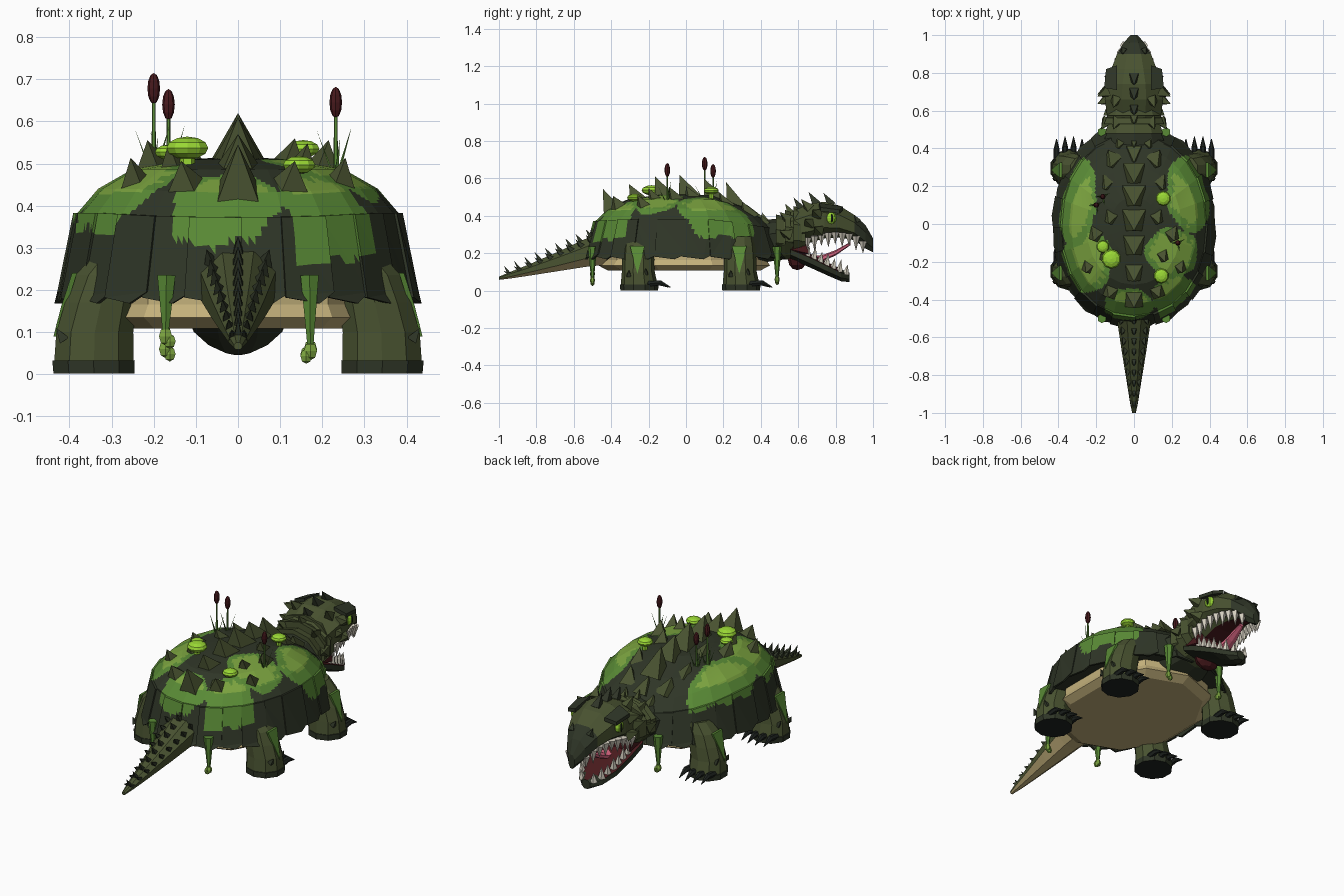
import bpy, bmesh, math
from math import sin, cos, pi
from mathutils import Vector, Matrix
from mathutils.bvhtree import BVHTree

if "Cube" in bpy.data.objects:
    bpy.data.objects.remove(bpy.data.objects["Cube"])

COLOURS = {
    "dark_shell": (.028, .036, .020), "olive_skin": (.066, .085, .030),
    "moss": (.100, .255, .036), "light_moss": (.20, .37, .05),
    "bright_green": (.32, .68, .035), "belly_tan": (.55, .44, .20),
    "dark_red": (.065, .010, .012), "tongue_pink": (.68, .13, .22),
    "tooth_ivory": (.68, .64, .54), "claw_black": (.013, .017, .014)}
NAMES = list(COLOURS)
for n, c in COLOURS.items():
    bpy.data.materials.new(n).diffuse_color = (*c, 1)


def finish(bm, name, mat):
    """Turn a bmesh into an object; mat is a name or a rule giving a name per face."""
    bm.normal_update()
    for f in bm.faces:
        f.material_index = NAMES.index(mat(f) if callable(mat) else mat)
    me = bpy.data.meshes.new(name)
    for n in NAMES:
        me.materials.append(bpy.data.materials[n])
    bm.to_mesh(me)
    bm.free()
    ob = bpy.data.objects.new(name, me)
    bpy.context.collection.objects.link(ob)
    return ob


def loft(bm, rings):
    """Skin a list of closed rings and cap both ends."""
    vs = [[bm.verts.new(p) for p in r] for r in rings]
    n = len(vs[0])
    faces = [bm.faces.new((a[i], a[(i + 1) % n], b[(i + 1) % n], b[i]))
             for a, b in zip(vs, vs[1:]) for i in range(n)]
    faces += [bm.faces.new(vs[0]), bm.faces.new(vs[-1])]
    bmesh.ops.recalc_face_normals(bm, faces=faces)


def y_ring(y, w, z0, z1, n=8):
    k = 1 / cos(pi / n)
    return [(w * k * cos((i + .5) * 2 * pi / n), y,
             (z0 + z1) / 2 + (z1 - z0) / 2 * k * sin((i + .5) * 2 * pi / n)) for i in range(n)]


def cone(bm, base, tip, r, n=4, r2=0.0, flat=1.0):
    """Spike or rod from base to tip, with sides square to the model."""
    base, d = Vector(base), Vector(tip) - Vector(base)
    q = d.to_track_quat('Z', 'Y').to_matrix().to_4x4()
    m = (Matrix.Translation(base + d / 2) @ q @ Matrix.Diagonal((1, flat, 1, 1))
         @ Matrix.Rotation(pi / n, 4, 'Z'))
    bmesh.ops.create_cone(bm, cap_ends=True, segments=n, radius1=r, radius2=r2,
                          depth=d.length, matrix=m)


def blob(bm, c, r, u=8, v=6):
    bmesh.ops.create_uvsphere(bm, u_segments=u, v_segments=v, radius=1,
                              matrix=Matrix.Translation(c) @ Matrix.Diagonal((*r, 1)))


def outline(t, r, z):
    """Oval around the shell, dropping toward the head."""
    e = 2 / 2.12
    x = .41 * r * math.copysign(abs(cos(t)) ** e, cos(t))
    y = .51 * r * math.copysign(abs(sin(t)) ** e, sin(t)) - .01
    if z > .2:
        z = .2 + (z - .2) * (1 - max(0, y - .15) * .85 - max(0, -y - .3) * .3)
    return (x, y, z)


# Domed shell with moss patches (x, y, radius x, radius y, lowest z)
SEG = 24
PATCHES = [(-.31, .14, .11, .25, .345), (.30, .17, .13, .21, .29), (.20, -.15, .14, .13, .375),
           (-.25, -.19, .13, .18, .34), (.22, -.39, .12, .13, .27), (-.03, -.43, .13, .09, .31)]
PROFILE = [(1.01, .20), (.97, .30), (.935, .38), (.81, .44), (.61, .487), (.30, .51), (.06, .515)]


def shell_colour(f):
    c = f.calc_center_median()
    for x, y, a, b, low in PATCHES:
        ang = math.atan2(c.y - y, c.x - x)
        d = math.hypot((c.x - x) / a, (c.y - y) / b) + .05 * sin(5 * ang + x * 40)
        if d < 1 and c.z > low + .012 * sin(ang * 4):
            rough = .12 * sin(c.x * 97 + c.y * 41) * sin(c.y * 83)
            return "light_moss" if d + rough < .78 and c.z > .43 else "moss"
    return "dark_shell"


bm = bmesh.new()
loft(bm, [[outline(2 * pi * i / SEG, r, z) for i in range(SEG)] for r, z in PROFILE])
tree = BVHTree.FromBMesh(bm)
bmesh.ops.subdivide_edges(bm, edges=bm.edges[:], cuts=8, use_grid_fill=True)
finish(bm, "shell", shell_colour)


def top(x, y):
    hit = tree.ray_cast(Vector((x, y, 2)), Vector((0, 0, -1)))[0]
    return hit.z if hit else .3


# Overlapping tall skirt plates with pointed hems
bm = bmesh.new()
for i in range(SEG):
    t, h, o = 2 * pi * (i + .5) / SEG, pi / SEG * 1.12, .012 * (i % 2)
    rows = []
    for s in (0, -.03):
        rows.append([outline(t - h, .942 + o + s, .383), outline(t + h, .942 + o + s, .383),
                     outline(t + h, 1.035 + o + s, .195), outline(t + h * .3, 1.055 + o + s, .168),
                     outline(t - h, 1.045 + o + s, .182)])
    loft(bm, rows)
bmesh.ops.triangulate(bm, faces=bm.faces[:])
bmesh.ops.subdivide_edges(bm, edges=bm.edges[:], cuts=7, use_grid_fill=True)
finish(bm, "shell_skirt", shell_colour)

# Belly
bm = bmesh.new()
loft(bm, [[outline(2 * pi * (i + .5) / 10, r, z) for i in range(10)]
          for r, z in ((.80, .108), (.90, .135), (.86, .165), (.86, .20))])
finish(bm, "belly", "belly_tan")

# Large back spikes
bm = bmesh.new()
for y, tz, r in ((-.39, .545, .075), (-.25, .57, .075), (-.11, .61, .085), (.02, .62, .09),
                 (.15, .60, .085), (.27, .58, .08), (.38, .46, .055), (.46, .42, .045)):
    cone(bm, (0, y, top(0, y) - .03), (0, y - .055, tz), r)
for s in (-1, 1):
    for x, y, h, r in ((.07, .44, .06, .05), (.11, .34, .06, .06), (.14, .22, .05, .05),
                       (.12, .04, .05, .055), (.20, -.05, .06, .06), (.15, -.16, .05, .05),
                       (.12, -.35, .05, .065), (.24, -.22, .05, .05)):
        b = top(s * x, y)
        cone(bm, (s * x, y, b - .03), (s * (x + .015), y - .04, b + h), r)
finish(bm, "back_spikes", "olive_skin")

# Tail: tan underneath, three rows of spikes above
TAIL = [(-.40, .11, .14, .34), (-.52, .088, .13, .285), (-.68, .064, .105, .21),
        (-.84, .038, .08, .14), (-.94, .022, .065, .10), (-1.0, .010, .058, .075)]
bm = bmesh.new()
loft(bm, [y_ring(*s) for s in TAIL])
finish(bm, "tail", lambda f: "belly_tan" if f.normal.z < -.5 else "olive_skin")
bm = bmesh.new()
for i in range(9):
    y, k = -.50 - .055 * i, 1 - i / 10
    zt = .285 - .2 * (i * .055) / .46
    cone(bm, (0, y, zt - .01), (0, y - .035, zt + .042), .012 + .012 * k)
    for s in (-1, 1):
        cone(bm, (s * .062 * k, y, zt - .03 * k), (s * .075 * k, y - .035, zt + .012), .011 + .012 * k)
finish(bm, "tail_spikes", "dark_shell")

# Legs, feet, claws, leg scales and moss drapes
legs, soles, claws, scales, drapes = (bmesh.new() for _ in range(5))
for s in (-1, 1):
    for cy in (.29, -.255):
        def ring(z, cx, oy, rx, ry):
            return [(s * (cx + rx * cos(a)), cy + oy + ry * sin(a), z)
                    for a in [(i + .5) * pi / 5 for i in range(10)]]
        loft(legs, [ring(.03, .342, .005, .099, .099), ring(.10, .340, 0, .096, .088),
                    ring(.17, .325, 0, .09, .086), ring(.235, .305, 0, .085, .08), ring(.29, .27, 0, .07, .07)])
        loft(soles, [ring(.002, .342, .005, .101, .101), ring(.033, .343, .005, .103, .103)])
        for k in range(4):
            x = s * (.275 + .045 * k)
            y = cy + .082 - .012 * abs(k - 1.5)
            loft(claws, [[(x + r * cos(a), y + dy, z + r * sin(a)) for a in
                          [j * pi / 3 for j in range(6)]]
                         for dy, z, r in ((-.02, .035, .017), (.045, .042, .015), (.097, .018, .002))])
        for dy, z in ((-.05, .08), (.04, .09)):
            cone(scales, (s * .412, cy + dy, z), (s * .432, cy + dy, z + .03), .018)
        loft(drapes, [[(s * (.382 + d), cy - .045, .24), (s * (.382 + d), cy + .035, .24),
                       (s * (.408 + d), cy + .014, .16), (s * (.426 + d), cy - .005, .09),
                       (s * (.408 + d), cy - .024, .16)] for d in (0, .012)])
finish(legs, "legs", "olive_skin")
finish(soles, "foot_soles", lambda f: "claw_black" if f.normal.z < -.5 else "dark_shell")
finish(claws, "claws", "claw_black")
finish(scales, "leg_scales", "dark_shell")
finish(drapes, "leg_moss", "moss")

# Neck with stepped collar folds
bm = bmesh.new()
loft(bm, [y_ring(*s, 10) for s in ((.38, .18, .15, .37), (.50, .138, .17, .38), (.64, .14, .18, .43))])
finish(bm, "neck", lambda f: "dark_shell" if f.calc_center_median().y < .5 else "olive_skin")
bm = bmesh.new()
for y, w, z in ((.505, .142, .392), (.555, .146, .415), (.60, .150, .435)):
    loft(bm, [y_ring(y - .025, w + .012, .18, z + .01, 10), y_ring(y + .02, w - .004, .18, z, 10)])
for s in (-1, 1):
    cone(bm, (s * .14, .55, .30), (s * .175, .50, .32), .04)
    cone(bm, (s * .09, .55, .38), (s * .11, .50, .42), .035)
cone(bm, (0, .57, .40), (0, .53, .465), .036)
finish(bm, "neck_folds", "olive_skin")

# Upper head with dark beak and red palate
HEAD = [(.56, .14, .25, .42), (.66, .155, .255, .465), (.74, .148, .28, .475), (.82, .120, .285, .455),
        (.90, .090, .27, .405), (.96, .055, .225, .35), (1.0, .018, .205, .28)]
bm = bmesh.new()
loft(bm, [y_ring(*s) for s in HEAD])
finish(bm, "upper_head", lambda f: "dark_shell" if f.calc_center_median().y > .91 else
       "dark_red" if f.normal.z < -.85 else "olive_skin")

# Lower jaw, red on the inside
JAW = [(.56, .13, .17, .24), (.66, .125, .125, .20), (.76, .105, .08, .15),
       (.83, .07, .050, .115), (.875, .025, .046, .095)]
bm = bmesh.new()
loft(bm, [y_ring(*s) for s in JAW])
finish(bm, "lower_jaw", lambda f: "dark_red" if f.normal.z > .75 else "dark_shell")
bm = bmesh.new()
loft(bm, [y_ring(*s) for s in ((.57, .12, .18, .31), (.655, .12, .16, .29))])
blob(bm, (0, .595, .165), (.075, .05, .055))
finish(bm, "throat", "dark_red")

# Tongue
bm = bmesh.new()
loft(bm, [y_ring(*s, 6) for s in ((.64, .035, .165, .19), (.72, .034, .155, .185),
                                  (.80, .027, .19, .215), (.88, .012, .245, .26))])
finish(bm, "tongue", "tongue_pink")


def sample(sec, y):
    for a, b in zip(sec, sec[1:]):
        if a[0] <= y <= b[0]:
            t = (y - a[0]) / (b[0] - a[0])
            return [p + (q - p) * t for p, q in zip(a, b)]


# Teeth along both jaw edges
bm = bmesh.new()
for s in (-1, 1):
    for i in range(9):
        y, w, z0, z1 = sample(HEAD, .65 + .037 * i)
        cone(bm, (s * w * .82, y, z0 + .03), (s * w * .80, y, z0 - .036 - .014 * (i % 2)), .022, 5)
    for i in range(7):
        y, w, z0, z1 = sample(JAW, .65 + .034 * i)
        cone(bm, (s * w * .78, y, z1 - .018), (s * w * .85, y + .01, z1 + .036 + .012 * (i % 2)), .020, 5)
finish(bm, "teeth", "tooth_ivory")

# Eyes, pupils, dark brow ridges and crown, olive cheek spikes
eyes, pupils, brow, cheek = (bmesh.new() for _ in range(4))
for s in (-1, 1):
    blob(eyes, (s * .131, .775, .388), (.022, .030, .032))
    blob(pupils, (s * .150, .780, .388), (.006, .006, .024))
    loft(brow, [[(s * x, y, z + dz) for x, y, z in
                 ((.09, .71, .45), (.158, .72, .425), (.148, .82, .412), (.09, .84, .43))] for dz in (0, .02)])
    for y, z in ((.66, .36), (.71, .32), (.70, .41)):
        cone(cheek, (s * .14, y, z), (s * .195, y - .025, z + .02), .038)
    cone(cheek, (s * .095, .66, .44), (s * .11, .615, .49), .034)
    cone(brow, (s * .055, .92, .37), (s * .062, .90, .405), .020)
for y, z in ((.62, .43), (.70, .46), (.78, .455)):
    cone(brow, (0, y, z), (0, y - .045, z + .068), .034)
finish(eyes, "eyes", "bright_green")
finish(pupils, "pupils", "claw_black")
finish(brow, "brow_and_crown", "dark_shell")
finish(cheek, "cheek_spikes", "olive_skin")

# Lily-like caps on the back
bm = bmesh.new()
for x, y, z, r in ((.155, .135, .535, .040), (-.165, -.12, .527, .034), (-.12, -.185, .537, .052), (.145, -.275, .497, .040)):
    blob(bm, (x, y, z), (r, r, r * .52), 10, 6)
    cone(bm, (x, y, top(x, y) - .02), (x, y, z), r * .35, 6, r * .35)
finish(bm, "bright_caps", "bright_green")

# Cattails with grass blades
stems, heads = bmesh.new(), bmesh.new()
for x, y, z in ((-.20, .10, .678), (-.165, .145, .64), (.232, -.10, .645)):
    b = top(x, y) - .02
    cone(stems, (x, y, b), (x, y, z), .006, 5, .004)
    blob(heads, (x, y, z), (.015, .015, .037))
    for dx, dy, h in ((-.045, .0, .08), (.038, .02, .09), (.01, -.05, .06)):
        cone(stems, (x + dx * .1, y + dy * .1, b), (x + dx, y + dy, b + h + .03), .007, 4, 0, .5)
finish(stems, "cattail_stems", "moss")
finish(heads, "cattail_heads", "dark_red")

# Hanging vines
vines, leaves = bmesh.new(), bmesh.new()
for s in (-1, 1):
    for y, low in ((-.50, .055 if s > 0 else .09), (.487, .06)):
        cone(vines, (s * .17, y, .235), (s * .172, y, low), .025, 6, .007)
        blob(leaves, (s * .172, y, low), (.018, .014, .022), 6, 4)
        blob(leaves, (s * .162, y, low - .012), (.016, .012, .018), 6, 4)
finish(vines, "hanging_vines", "moss")
finish(leaves, "vine_leaves", "light_moss")

for m in bpy.data.materials:
    if m.users and not m.is_grease_pencil:
        m.use_nodes = True
        m.node_tree.nodes["Principled BSDF"].inputs["Base Color"].default_value = m.diffuse_color
